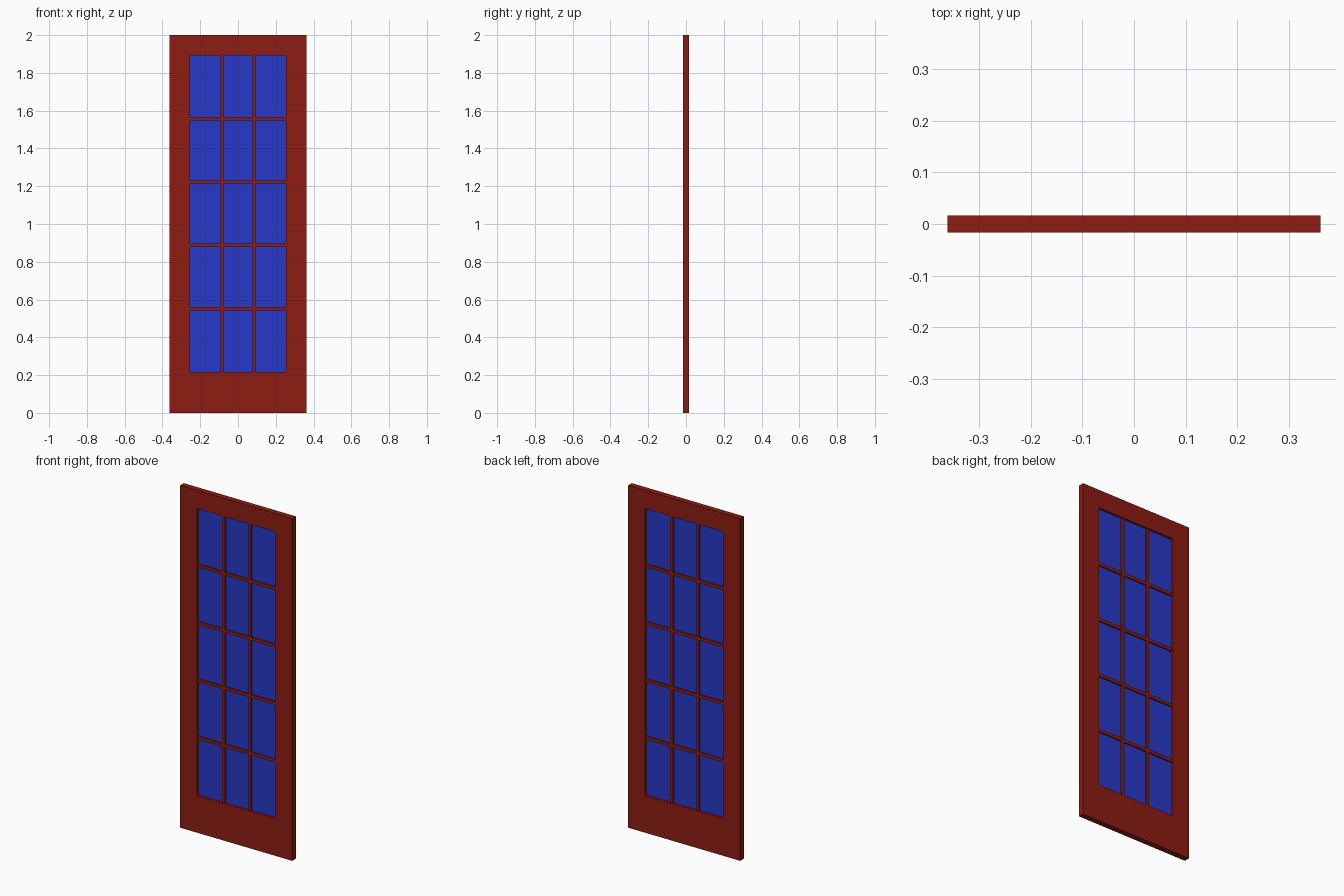
import bpy, bmesh

if "Cube" in bpy.data.objects:
    bpy.data.objects.remove(bpy.data.objects["Cube"])

HALF_W, HEIGHT, HALF_T = 0.362, 2.0, 0.0165
OPEN_X, OPEN_Z0, OPEN_Z1 = 0.254, 0.217, 1.893
COLS, ROWS = 3, 5
BAR_W, BAR_T, GLASS_T = 0.018, 0.024, 0.006


def material(name, color):
    m = bpy.data.materials.new(name)
    m.diffuse_color = color
    m.use_nodes = True
    m.node_tree.nodes["Principled BSDF"].inputs["Base Color"].default_value = m.diffuse_color
    return m


wood = material("red_wood", (0.27, 0.012, 0.006, 1))
glass = material("blue_glass", (0.02, 0.04, 0.58, 1))


def add_object(name, bm, mat):
    bmesh.ops.recalc_face_normals(bm, faces=bm.faces)
    mesh = bpy.data.meshes.new(name)
    bm.to_mesh(mesh)
    bm.free()
    mesh.materials.append(mat)
    ob = bpy.data.objects.new(name, mesh)
    bpy.context.collection.objects.link(ob)
    return ob


def box(name, center, size, mat):
    bm = bmesh.new()
    bmesh.ops.create_cube(bm, size=1)
    bmesh.ops.scale(bm, vec=size, verts=bm.verts)
    bmesh.ops.translate(bm, vec=center, verts=bm.verts)
    return add_object(name, bm, mat)


# Door frame: one rectangular ring with thickness
bm = bmesh.new()


def rect(x, z0, z1, y):
    return [bm.verts.new((px, y, pz)) for px, pz in ((-x, z0), (x, z0), (x, z1), (-x, z1))]


loops = [rect(HALF_W, 0, HEIGHT, -HALF_T), rect(OPEN_X, OPEN_Z0, OPEN_Z1, -HALF_T),
         rect(OPEN_X, OPEN_Z0, OPEN_Z1, HALF_T), rect(HALF_W, 0, HEIGHT, HALF_T)]
for k in range(4):
    a, b = loops[k], loops[(k + 1) % 4]
    for i in range(4):
        j = (i + 1) % 4
        bm.faces.new((a[i], a[j], b[j], b[i]))
add_object("door_frame", bm, wood)

# Glazing bars
open_h = OPEN_Z1 - OPEN_Z0
mid_z = (OPEN_Z0 + OPEN_Z1) / 2
for c in range(1, COLS):
    x = -OPEN_X + 2 * OPEN_X * c / COLS
    box(f"vertical_bar_{c}", (x, 0, mid_z), (BAR_W, BAR_T, open_h), wood)
for r in range(1, ROWS):
    z = OPEN_Z0 + open_h * r / ROWS
    box(f"horizontal_bar_{r}", (0, 0, z), (2 * OPEN_X, BAR_T - 0.001, BAR_W), wood)

# Glass sheet behind the bars
box("glass_pane", (0, 0, mid_z), (2 * OPEN_X, GLASS_T, open_h), glass)
